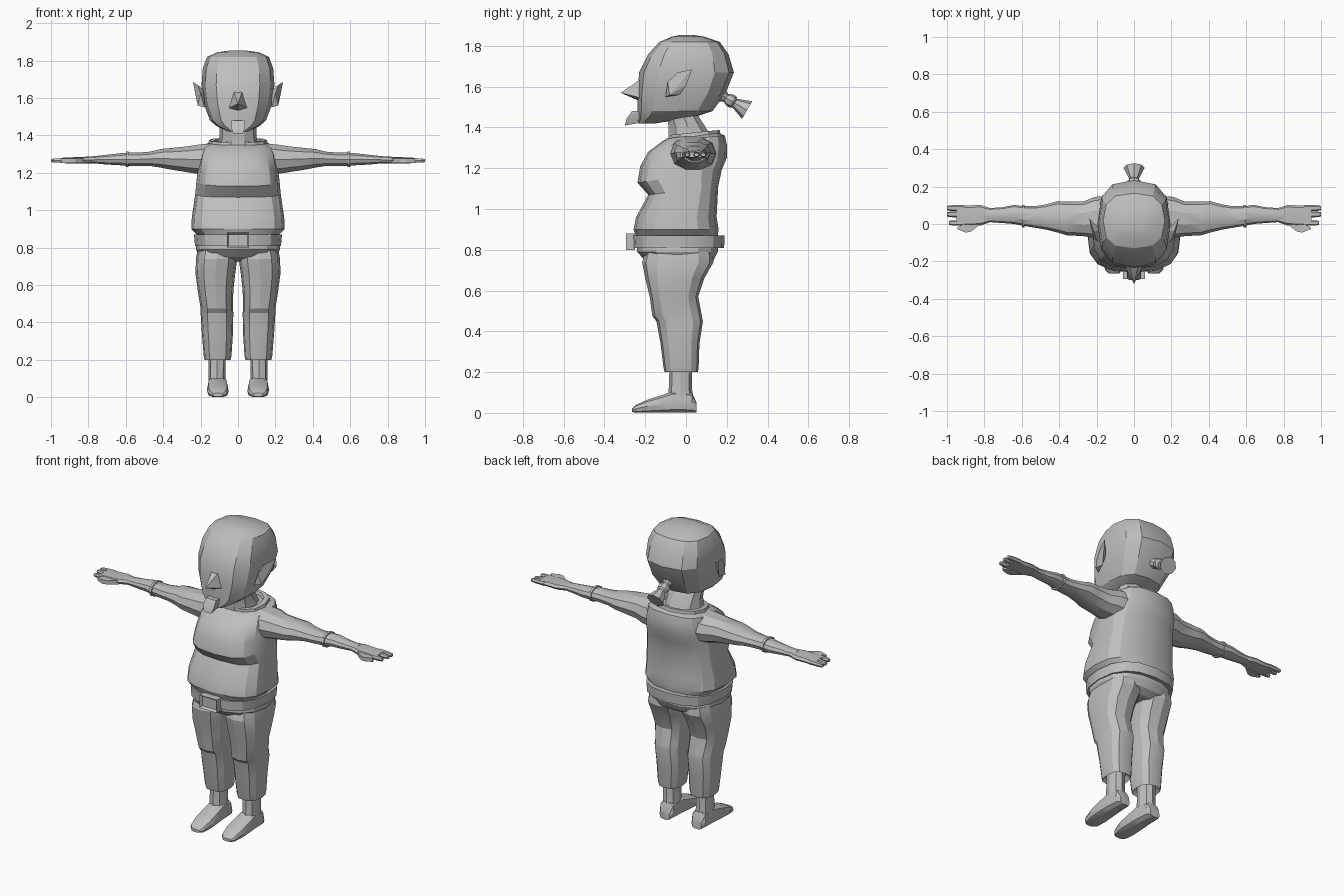
import bpy, bmesh, math
from mathutils import Vector

grey = bpy.data.materials.new("plain grey")
grey.diffuse_color = (0.52, 0.52, 0.52, 1)


def finish(name, bm, mirror=False, angle=25):
    bmesh.ops.recalc_face_normals(bm, faces=bm.faces)
    me = bpy.data.meshes.new(name)
    bm.to_mesh(me)
    bm.free()
    me.materials.append(grey)
    ob = bpy.data.objects.new(name, me)
    bpy.context.collection.objects.link(ob)
    bpy.ops.object.select_all(action='DESELECT')
    ob.select_set(True)
    bpy.context.view_layer.objects.active = ob
    bpy.ops.object.shade_smooth_by_angle(angle=math.radians(angle))
    if mirror:
        ob.modifiers.new("mirror", 'MIRROR')
    return ob


def loft(name, axis, rings, n=12, p=2.5, caps=True, mirror=False):
    """Ring: position, low/high on first cross axis, low/high on second, optional tilt."""
    bm = bmesh.new()
    loops = []
    for t, a0, a1, b0, b1, *tilt in rings:
        loop = []
        for i in range(n):
            w = 2 * math.pi * i / n
            c, s = math.cos(w), math.sin(w)
            u = math.copysign(abs(c) ** (2 / p), c) * (a1 - a0) / 2
            v = math.copysign(abs(s) ** (2 / p), s) * (b1 - b0) / 2
            a, b = (a0 + a1) / 2 + u, (b0 + b1) / 2 + v
            tt = t + (tilt[0] * v if tilt else 0)
            co = {'x': (tt, a, b), 'y': (a, tt, b), 'z': (a, b, tt)}[axis]
            loop.append(bm.verts.new(co))
        loops.append(loop)
    for lo, hi in zip(loops, loops[1:]):
        for i in range(n):
            j = (i + 1) % n
            bm.faces.new((lo[i], lo[j], hi[j], hi[i]))
    if caps:
        bm.faces.new(loops[0])
        bm.faces.new(loops[-1])
    return finish(name, bm, mirror)


def hull(name, points, mirror=False):
    bm = bmesh.new()
    for q in points:
        bm.verts.new(q)
    bmesh.ops.convex_hull(bm, input=bm.verts)
    bmesh.ops.dissolve_limit(bm, angle_limit=0.02, verts=bm.verts, edges=bm.edges)
    return finish(name, bm, mirror, 20)


def sym(rows):
    """Rings (z, half width, front, back, tilt) centred on x = 0."""
    return [(z, -h, h, y0, y1, *r) for z, h, y0, y1, *r in rows]


# Head, neck and collar
loft("head", 'z', sym([
    (1.42, .05, -.235, -.15), (1.45, .115, -.237, .04), (1.48, .15, -.238, .13),
    (1.57, .183, -.238, .195), (1.67, .195, -.23, .235), (1.76, .188, -.185, .208),
    (1.82, .165, -.13, .165), (1.845, .11, -.07, .09), (1.853, .05, -.03, .04)]), 12, 2.7)
loft("neck", 'z', sym([(1.34, .11, -.09, .13), (1.39, .10, -.09, .12, -.2),
                       (1.48, .10, -.11, .06, -.2)]), 10, 2.2)
loft("collar", 'z', sym([(1.33, .165, -.09, .175, .1), (1.375, .155, -.085, .165, .1),
                         (1.375, .125, -.07, .145, .1), (1.34, .11, -.06, .13, .1)]), 12, 2.4, False)

# Face: nose, goatee and pointed ears
hull("nose", [(-.022, -.225, 1.635), (.022, -.225, 1.635), (-.052, -.22, 1.545),
              (.052, -.22, 1.545), (0, -.32, 1.57), (0, -.23, 1.53)])
hull("goatee", [(sx * x, y, z) for sx in (-1, 1) for x, y, z in (
    (.035, -.265, 1.48), (.035, -.21, 1.48), (.025, -.3, 1.41),
    (.025, -.24, 1.42), (.038, -.29, 1.445))])
hull("ear", [(.18, -.10, 1.55), (.2, -.09, 1.625), (.215, -.04, 1.67), (.24, .03, 1.685),
             (.225, 0, 1.605), (.205, -.03, 1.56), (.18, -.03, 1.64), (.215, -.08, 1.56)], True)

# Ponytail with a tie, flaring to its end
tail = loft("ponytail", 'y', [(-.03, -.05, .05, -.05, .05), (.03, -.022, .022, -.022, .022),
                              (.05, -.035, .035, -.032, .032), (.07, -.035, .035, -.032, .032),
                              (.08, -.024, .024, -.024, .024), (.15, -.056, .056, -.05, .05)], 8, 2)
tail.location = (0, .17, 1.56)
tail.rotation_euler = (math.radians(-30), 0, 0)

# Shirt with an overhanging chest and open hem
loft("shirt", 'z', sym([
    (.90, .19, -.20, .12), (.865, .215, -.245, .155), (.90, .25, -.257, .16),
    (.96, .247, -.245, .15), (1.09, .228, -.185, .158, .12), (1.16, .222, -.238, .175, .15),
    (1.23, .212, -.225, .2, .1), (1.30, .20, -.185, .2, .1), (1.345, .185, -.12, .19, .1),
    (1.36, .15, -.09, .16, .1)]), 16, 2.9)

# Belt band and framed buckle
loft("belt", 'z', sym([(.815, .2, -.23, .15), (.81, .23, -.262, .187), (.87, .235, -.265, .19),
                       (.868, .205, -.235, .155)]), 16, 2.5, False)
bm = bmesh.new()
bmesh.ops.create_cube(bm, size=1)
for v in bm.verts:
    v.co = Vector((v.co.x * .12, -.272 + v.co.y * .045, .84 + v.co.z * .08))
front = [f for f in bm.faces if f.calc_center_median().y < -.29]
bmesh.ops.inset_region(bm, faces=front, thickness=.014)
bmesh.ops.translate(bm, verts=front[0].verts, vec=(0, .015, 0))
finish("buckle", bm)

# Trousers: seat and two legs with knee creases
loft("seat", 'z', sym([(.725, .12, -.1, .10), (.75, .205, -.205, .14), (.79, .225, -.245, .16),
                       (.83, .222, -.245, .16), (.88, .2, -.22, .13)]), 14, 2.5)
loft("trouser_leg", 'z', [
    (.23, .06, .155, -.08, .03), (.20, .04, .178, -.105, .058), (.22, .035, .183, -.11, .062),
    (.34, .027, .193, -.125, .066), (.45, .025, .2, -.145, .083), (.475, .027, .2, -.165, .078),
    (.57, .025, .215, -.178, .06), (.66, .015, .227, -.2, .09), (.74, .004, .225, -.215, .135),
    (.79, .004, .215, -.2, .13)], 12, 2.6, mirror=True)

# Ankles and shoes
loft("ankle", 'z', [(.06, .06, .16, -.09, .04), (.11, .068, .157, -.085, .03),
                    (.25, .066, .157, -.08, .03)], 8, 2.4, mirror=True)
loft("foot", 'y', [(.052, .075, .145, 0, .05), (.03, .062, .158, 0, .10), (-.06, .055, .163, 0, .11),
                   (-.10, .053, .165, 0, .095), (-.19, .05, .165, 0, .065),
                   (-.245, .06, .155, 0, .04), (-.265, .08, .135, .004, .022)], 10, 3, mirror=True)

# Arms, cuff and hands
loft("arm", 'x', [
    (.15, -.08, .15, 1.18, 1.36), (.21, -.075, .145, 1.19, 1.355), (.27, -.065, .12, 1.20, 1.345),
    (.36, -.06, .12, 1.215, 1.335), (.41, -.045, .122, 1.225, 1.33), (.47, -.03, .105, 1.235, 1.315),
    (.53, -.02, .095, 1.235, 1.31), (.59, -.01, .095, 1.235, 1.31), (.64, 0, .102, 1.24, 1.305),
    (.70, .005, .09, 1.243, 1.298), (.77, .01, .085, 1.25, 1.29), (.80, .005, .09, 1.25, 1.288)],
    10, 2.2, mirror=True)
loft("cuff", 'x', [(.585, -.01, .09, 1.24, 1.305), (.585, -.018, .102, 1.228, 1.317),
                   (.6, -.018, .102, 1.228, 1.317), (.6, -.01, .09, 1.24, 1.305)],
     10, 2.2, False, True)
loft("palm", 'x', [(.77, .01, .085, 1.252, 1.288), (.82, -.008, .102, 1.25, 1.286),
                   (.87, -.012, .1, 1.25, 1.284), (.95, -.008, .1, 1.252, 1.28)],
     8, 3, mirror=True)
for k, (y0, y1, end) in enumerate(((-.008, .02, .99), (.036, .068, 1.0), (.069, .101, 1.0))):
    loft(f"finger_{k + 1}", 'x', [(.91, y0, y1, 1.253, 1.281), (.97, y0, y1, 1.254, 1.279),
                                  (end, y0 + .004, y1 - .004, 1.256, 1.275)], 6, 2.6, mirror=True)
hull("thumb", [(x, y, z) for x, y in ((.82, 0), (.87, -.04), (.90, -.046), (.945, -.028),
                                      (.945, -.018), (.89, .01)) for z in (1.252, 1.276)], True)
